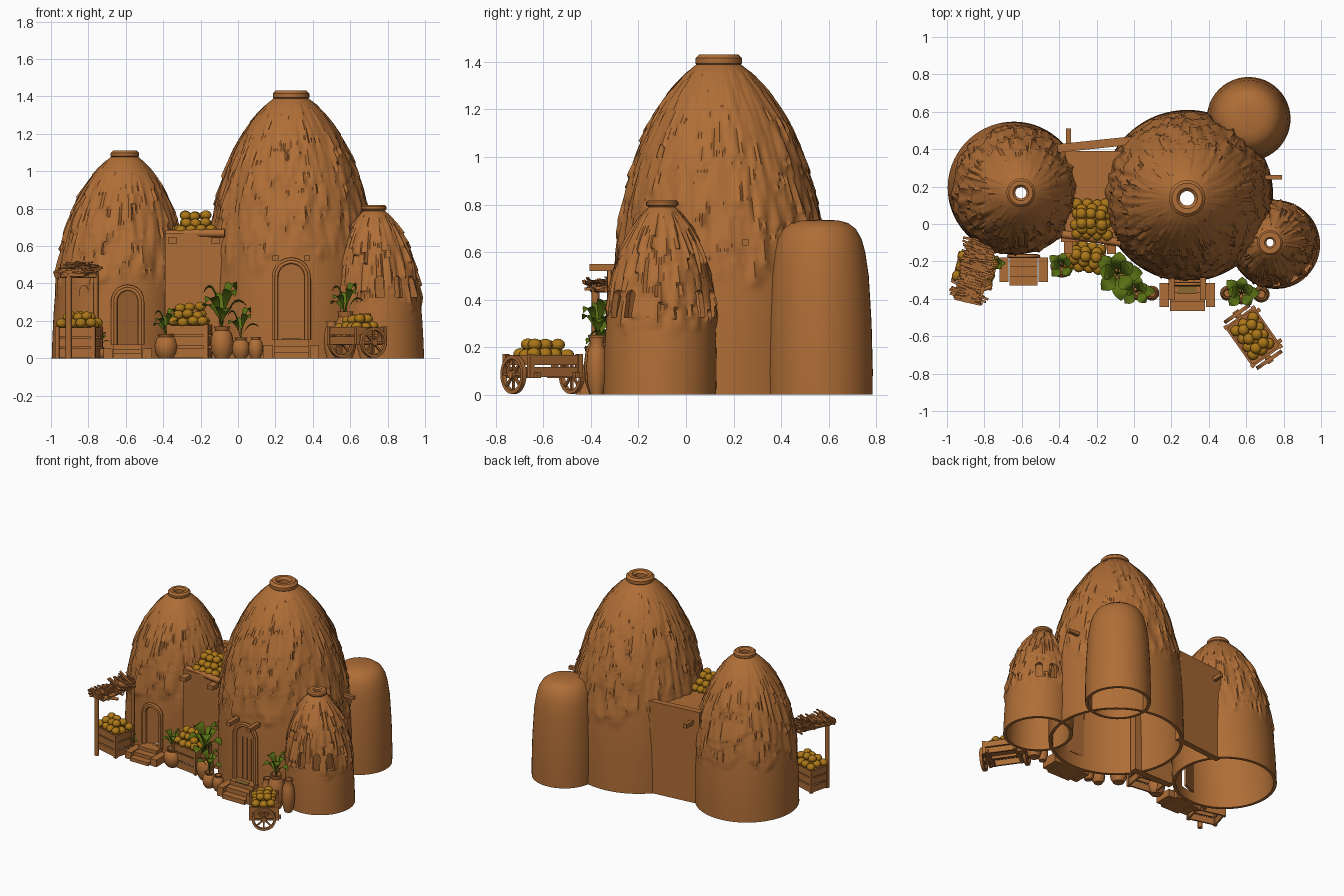
import bpy, bmesh, math, random
from math import sin, cos, pi, radians
from mathutils import Matrix, Vector, noise

random.seed(4)
if "Cube" in bpy.data.objects:
    bpy.data.objects.remove(bpy.data.objects["Cube"])


def material(name, rgb):
    m = bpy.data.materials.new(name)
    m.use_nodes = True
    m.diffuse_color = (*rgb, 1)
    m.node_tree.nodes["Principled BSDF"].inputs["Base Color"].default_value = (*rgb, 1)
    return m


CLAY = material("clay", (0.43, 0.155, 0.037))
WOOD = material("wood", (0.41, 0.148, 0.037))
FRUIT = material("golden fruit", (0.41, 0.185, 0.009))
LEAF = material("leaf green", (0.1, 0.165, 0.007))
MAT = material("woven mat", (0.26, 0.14, 0.03))


def place(x, y, z=0, turn=0):
    return Matrix.Translation((x, y, z)) @ Matrix.Rotation(radians(turn), 4, "Z")


def finish(name, bm, mat, smooth=None, matrix=None):
    bmesh.ops.recalc_face_normals(bm, faces=bm.faces)
    me = bpy.data.meshes.new(name)
    bm.to_mesh(me)
    bm.free()
    me.materials.append(mat)
    ob = bpy.data.objects.new(name, me)
    bpy.context.collection.objects.link(ob)
    if matrix:
        ob.matrix_world = matrix
    if smooth:
        bpy.ops.object.select_all(action="DESELECT")
        ob.select_set(True)
        bpy.context.view_layer.objects.active = ob
        bpy.ops.object.shade_smooth_by_angle(angle=radians(smooth))
    return ob


def add_box(bm, loc, size, rot=Matrix()):
    bmesh.ops.create_cube(bm, size=1, matrix=Matrix.Translation(loc) @ rot @ Matrix.Diagonal((*size, 1)))


def boxes(name, parts, mat=WOOD, matrix=None):
    bm = bmesh.new()
    for loc, size in parts:
        add_box(bm, loc, size)
    return finish(name, bm, mat, None, matrix)


def add_grid(bm, rows, close_u=True, close_v=False):
    vs = [[bm.verts.new(p) for p in row] for row in rows]
    n, k = len(vs), len(vs[0])
    for i in range(n if close_v else n - 1):
        for j in range(k if close_u else k - 1):
            a, b = vs[i], vs[(i + 1) % n]
            bm.faces.new((a[j], a[(j + 1) % k], b[(j + 1) % k], b[j]))
    return vs


def lathe(name, profile, mat, matrix, segs=20, ring=False):
    bm = bmesh.new()
    rows = [[(r * cos(2 * pi * j / segs), r * sin(2 * pi * j / segs), z) for j in range(segs)] for r, z in profile]
    vs = add_grid(bm, rows, True, ring)
    if not ring:
        bm.faces.new(vs[0])
        bm.faces.new(vs[-1])
    return finish(name, bm, mat, 40, matrix)


def tube(name, pts, radius, mat=WOOD):
    cu = bpy.data.curves.new(name, "CURVE")
    cu.dimensions = "3D"
    cu.bevel_depth, cu.bevel_resolution, cu.use_fill_caps = radius, 2, True
    sp = cu.splines.new("POLY")
    sp.points.add(len(pts) - 1)
    for p, co in zip(sp.points, pts):
        p.co = (*co, 1)
    tmp = bpy.data.objects.new(name, cu)
    bm = bmesh.new()
    bm.from_mesh(bpy.data.meshes.new_from_object(tmp))
    bpy.data.objects.remove(tmp)
    return finish(name, bm, mat, 50)


def arch(w, h):
    top = [(w / 2 * cos(a * pi / 10), h - w / 2 + w / 2 * sin(a * pi / 10)) for a in range(11)]
    return [(w / 2, 0)] + top + [(-w / 2, 0)]


def arch_block(name, w, h, depth, matrix, mat=WOOD):
    bm = bmesh.new()
    vs = add_grid(bm, [[(u, y, v) for u, v in arch(w, h)] for y in (-depth / 2, depth / 2)])
    bm.faces.new(vs[0])
    bm.faces.new(vs[1])
    return finish(name, bm, mat, None, matrix)


def cut(target, cutter):
    cutter.hide_render = True
    cutter.hide_set(True)
    mod = target.modifiers.new("opening", "BOOLEAN")
    mod.operation, mod.object, mod.solver = "DIFFERENCE", cutter, "EXACT"


# Hollow domes with pointed vertical thatch strands and a collar around the smoke hole
def dome(name, base, top, R, H, cols):
    bm = bmesh.new()
    segs, steps, hole = cols * 3, 84, 0.085 * R
    offs = [random.random() for _ in range(cols)]

    def radius(z):
        return R * (1 - (z / H) ** 3) ** 0.65

    def row(z, inner):
        pts, f = [], z / H
        for j in range(segs):
            a = 2 * pi * j / segs
            r = max(radius(z) - 0.022, hole) if inner else radius(z)
            edge = (0.34 + 0.12 * noise.noise((3 * cos(a), 3 * sin(a), 2 * z))) * H
            if not inner and edge < z < 0.95 * H:
                lap = 1 - ((z + (0.05 if j % 3 == 1 else 0)) / 0.2 + offs[j // 3]) % 1
                patch = max(0, 0.5 + noise.noise((9 * cos(a), 9 * sin(a), 4 * z + 7)))
                streak = noise.noise((16 * cos(a), 16 * sin(a), 5 * z))
                r += (0.02 * lap * patch + 0.012 * streak) * min(1, (1 - f) * 4, (z - edge) * 14 + 0.2)
            pts.append((base[0] + (top[0] - base[0]) * f + r * cos(a),
                        base[1] + (top[1] - base[1]) * f + r * sin(a), z))
        return pts

    zs = [0.97 * H * (1 - (1 - i / steps) ** 1.25) for i in range(steps + 1)]
    rows = [row(z, False) for z in zs] + [row(z, True) for z in reversed(zs[::6])]
    add_grid(bm, rows, True, True)
    out, low = 0.2 * R + (0.02 if R < 0.3 else 0.006), 0.962 * H
    t = (H - low) * 0.3
    lathe(name + "_collar", [(hole, low), (out - t, low), (out, low + t), (out, H - t), (out - t, H), (hole + t, H),
                             (hole, H - t)], CLAY, place(*top), 28, True)
    return finish(name, bm, CLAY, 50)


left_dome = dome("left_dome", (-0.642, 0.193), (-0.605, 0.167), 0.354, 1.11, 46)
main_dome = dome("main_dome", (0.286, 0.152), (0.284, 0.137), 0.458, 1.432, 60)
small_dome = dome("small_dome", (0.758, -0.11), (0.727, -0.1), 0.237, 0.82, 36)
for k, a in enumerate((-88, -60, -35, 50, 75)):
    d = Vector((cos(radians(a)), sin(radians(a)))) * 0.22
    cut(small_dome, arch_block(f"window_cutter_{k}", 0.045, 0.115, 0.16, place(0.75 + d.x, -0.11 + d.y, 0.325, a + 90)))

# Plain hollow granary at the back
shell = [(0.223, 0), (0.224, 0.1), (0.219, 0.3), (0.207, 0.5), (0.192, 0.6), (0.177, 0.655), (0.153, 0.697),
         (0.12, 0.722), (0.08, 0.733), (0.01, 0.736)]
lathe("granary", [(r * 0.9, z * 0.97) for r, z in reversed(shell)] + shell, CLAY, place(0.613, 0.562), 48)


# Doorways: opening, rounded frame, steps and cheek blocks
def doorway(side, target, x, y, z, w, h, out):
    cut(target, arch_block(side + "_door_cutter", w, h, 0.3, place(x, y + 0.02, z)))
    for grow, rad in ((0.012, 0.011), (0.04, 0.009)):
        tube(f"{side}_door_frame", [(x + u, y - 0.012, z + v) for u, v in arch(w + grow, h + grow / 2)], rad, CLAY)
    sw = w * 1.25
    parts = [((x, y - out + 0.025 * i, z * (i + 0.5) / 3), (sw, 0.17 - 0.05 * i, z / 3)) for i in range(3)]
    parts += [((x + s * (sw / 2 + 0.03), y - out, z * 0.35), (0.05, 0.13, z * 0.7)) for s in (-1, 1)]
    boxes(side + "_steps", parts, CLAY)


doorway("left", left_dome, -0.59, -0.16, 0.075, 0.12, 0.29, 0.085)
doorway("main", main_dome, 0.285, -0.31, 0.1, 0.15, 0.41, 0.07)
arch_block("left_door", 0.12, 0.29, 0.016, place(-0.594, -0.125, 0.075, 25))
arch_block("main_door", 0.15, 0.41, 0.02, place(0.285, -0.29, 0.1))
boxes("door_planks", [((0.285 + 0.036 * i, -0.302, 0.26), (0.006, 0.008, 0.31)) for i in (-1, 0, 1)])
boxes("door_mat", [((0.285, -0.355, 0.102), (0.1, 0.04, 0.006))], MAT)
boxes("door_pegs", [((0.285 + s * 0.085, -0.34, 0.535), (0.032, 0.13, 0.028)) for s in (-1, 1)])
boxes("wall_pegs", [((-0.35, -0.12, 0.63), (0.05, 0.08, 0.03)), ((-0.12, -0.12, 0.63), (0.05, 0.08, 0.03)),
                    ((0.74, 0.25, 0.64), (0.1, 0.025, 0.025)), ((-0.35, 0.46, 0.6), (0.025, 0.1, 0.03))])
arch_block("left_dome_window", 0.05, 0.06, 0.02, place(-0.82, -0.1, 0.33, -28))

# Connecting walls and flat roof between the two large domes
boxes("connecting_walls", [((-0.22, -0.07, 0.335), (0.34, 0.05, 0.67)), ((-0.22, 0.16, 0.64), (0.3, 0.46, 0.04))], CLAY)
boxes("back_wall", [((0, 0, 0.343), (0.4, 0.045, 0.686))], CLAY, place(-0.21, 0.425, 0, 6))
tube("front_parapet", [(-0.385, -0.055, 0.663), (-0.23, -0.075, 0.668), (-0.07, -0.1, 0.668)], 0.022, CLAY)


# Piles of round fruit
def heap(name, matrix, w, d, layers):
    bm = bmesh.new()
    for k in range(layers):
        nx, ny = max(1, round(w / 0.052) - (k + 1) // 2), max(1, round(d / 0.052) - k)
        for i in range(nx):
            for j in range(ny):
                p = ((i - (nx - 1) / 2) * 0.053, (j - (ny - 1) / 2) * 0.053, 0.02 + k * 0.038)
                p = Vector(p) + Vector([random.uniform(-0.006, 0.006) for _ in p])
                bmesh.ops.create_uvsphere(bm, u_segments=12, v_segments=8, radius=0.03,
                                          matrix=Matrix.Translation(p) @ Matrix.Diagonal((1, 1, 0.85, 1)))
    finish(name, bm, FRUIT, 60, matrix)


# Slatted crates
def crate(name, matrix, w, d, h, slats=3):
    parts = [((0, 0, h * 0.75), (w - 0.01, d - 0.01, 0.015))]
    for s in (-1, 1):
        parts += [((s * w / 2, t * d / 2, h / 2), (0.022, 0.022, h)) for t in (-1, 1)]
        for i in range(slats):
            z, t = h * (i + 0.5) / slats, h / slats * 0.85
            parts += [((0, s * d / 2, z), (w, 0.012, t)), ((s * w / 2, 0, z), (0.012, d, t))]
    boxes(name, parts, WOOD, matrix)


heap("roof_fruit", place(-0.228, 0.025, 0.665), 0.21, 0.23, 3)
crate("wall_crate", place(-0.26, -0.175, 0, -8), 0.2, 0.14, 0.18)
heap("wall_crate_fruit", place(-0.26, -0.175, 0.175, -8), 0.21, 0.15, 3)
crate("stall_crate", place(-0.85, -0.25, 0, -15), 0.2, 0.14, 0.17)
heap("stall_crate_fruit", place(-0.85, -0.25, 0.165, -15), 0.2, 0.15, 2)

# Cart with two spoked wheels
cart = place(0.637, -0.603, 0.07, -55)
crate("cart_body", cart, 0.25, 0.18, 0.1, 2)
heap("cart_fruit", cart @ Matrix.Translation((0, 0, 0.078)), 0.22, 0.16, 2)
boxes("cart_shafts", [((0, 0, 0.015), (0.3, 0.02, 0.02))]
      + [((s * 0.1, 0.01, 0.012), (0.022, 0.21, 0.022)) for s in (-1, 1)], WOOD, cart)
for s in (-1, 1):
    hub = cart @ Matrix.Translation((s * 0.15, 0, 0.015)) @ Matrix.Rotation(pi / 2, 4, "Y")
    lathe("wheel_rim", [(0.066, -0.01), (0.082, -0.01), (0.082, 0.01), (0.066, 0.01)], WOOD, hub, 28, True)
    lathe("wheel_hub", [(0.018, -0.018), (0.018, 0.018)], WOOD, hub, 12)
    bm = bmesh.new()
    for k in range(4):
        add_box(bm, (0, 0, 0), (0.14, 0.01, 0.01), Matrix.Rotation(k * pi / 4, 4, "Z"))
    finish("wheel_spokes", bm, WOOD, None, hub)

# Market stall with a ragged stick roof
roof = place(-0.85, -0.25, 0.47, 75) @ Matrix.Rotation(radians(-5), 4, "Y")
bm = bmesh.new()
add_box(bm, (0, 0, -0.012), (0.33, 0.15, 0.012))
for k in range(95):
    tilt = Matrix.Rotation(random.uniform(-0.25, 0.25), 4, "Z") @ Matrix.Rotation(random.uniform(-0.2, 0.2), 4, "X")
    p = (random.uniform(-0.17, 0.17), random.uniform(-0.04, 0.04), random.uniform(-0.012, 0.025))
    add_box(bm, p, (0.012, random.uniform(0.09, 0.16), 0.007), tilt)
finish("stall_roof", bm, WOOD, None, roof)
tube("stall_post", [(-0.905, -0.38, 0), (-0.905, -0.38, 0.46)], 0.017)
tube("stall_back_post", [(-0.76, -0.16, 0), (-0.76, -0.16, 0.46)], 0.013)
tube("stall_beam", [(-0.95, -0.395, 0.44), (-0.76, -0.335, 0.44)], 0.011)


# Clay pots and leafy plants
def pot(name, x, y, r, h):
    shape = ((0.6, 0), (0.9, 0.2), (1, 0.5), (0.85, 0.78), (0.6, 0.88), (0.72, 1), (0.55, 1), (0.45, 0.85))
    lathe(name, [(r * a, h * b) for a, b in shape], CLAY, place(x, y))


def plant(name, x, y, z, size, n):
    bm = bmesh.new()
    for k in range(n):
        turn = Matrix.Rotation(2.4 * k + 0.6, 3, "Z")
        reach, rise = (0.4 + 0.25 * k / n) * size, (1.08 - 0.65 * k / n) * size
        rows = []
        for i in range(9):
            t = i / 8
            wide = size * (0.015 + 0.17 * sin(pi * max(0, t - 0.3) / 0.7) ** 0.8)
            c = (reach * t ** 1.3, rise * sin(2.1 * t))
            rows.append([turn @ Vector((c[0], v * wide, c[1] + abs(v) * wide * 0.3)) for v in (-1, 0, 1)])
        add_grid(bm, rows, False)
    finish(name, bm, LEAF, 50, place(x, y, z))


for x, y, r, h, size, n in ((-0.385, -0.225, 0.062, 0.13, 0.14, 7), (-0.085, -0.265, 0.062, 0.17, 0.235, 8),
                            (0.015, -0.36, 0.048, 0.11, 0.16, 6), (0.095, -0.37, 0.04, 0.115, 0, 0),
                            (0.575, -0.37, 0.06, 0.25, 0.17, 7), (0.68, -0.375, 0.045, 0.24, 0, 0),
                            (0.5, -0.37, 0.04, 0.2, 0, 0), (-0.735, -0.21, 0.03, 0.06, 0.08, 6)):
    pot("pot", x, y, r, h)
    if n:
        plant("plant", x, y, h * 0.85, size, n)
